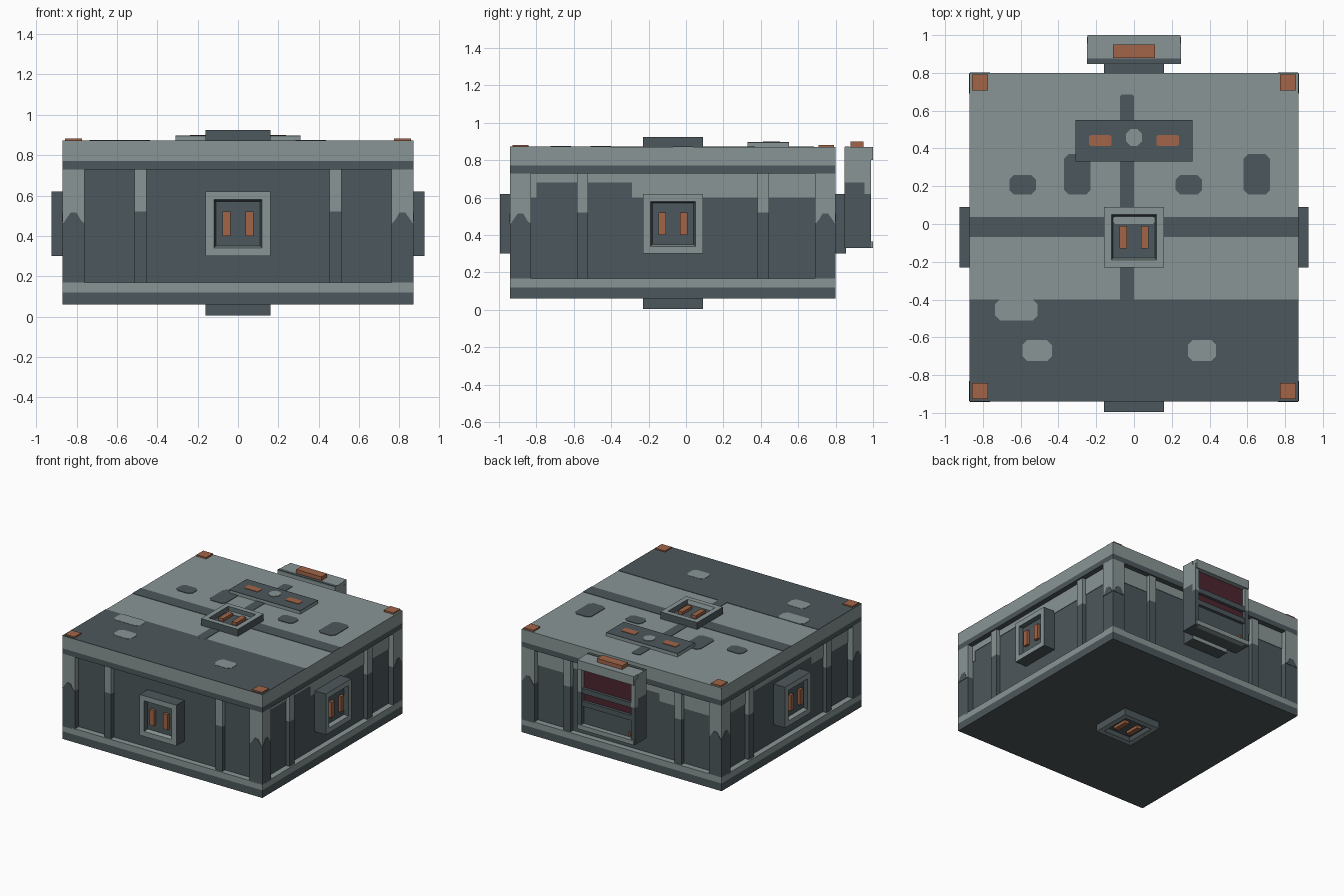
import bpy, bmesh, math
from mathutils import Matrix, Vector

if "Cube" in bpy.data.objects:
    bpy.data.objects.remove(bpy.data.objects["Cube"])


def material(name, rgb):
    m = bpy.data.materials.new(name)
    m.diffuse_color = (*rgb, 1)
    m.use_nodes = True
    m.node_tree.nodes["Principled BSDF"].inputs["Base Color"].default_value = m.diffuse_color
    return m


LIGHT = material("light_grey", (0.25, 0.30, 0.30))
DARK = material("dark_slate", (0.073, 0.096, 0.106))
ORANGE = material("copper_orange", (0.36, 0.13, 0.065))
MAROON = material("screen_maroon", (0.075, 0.018, 0.028))


def frame(origin, u, v, w):
    m = Matrix((u, v, w)).transposed().to_4x4()
    m.translation = origin
    return m


# Local frames: u across, v up the face, w outwards from the shell
CY, R, RECESS = -0.07, 0.87, -0.045
FRONT = frame((0, -R, 0), (1, 0, 0), (0, 0, 1), (0, -1, 0))
SIDES = {n: Matrix.Translation((0, CY, 0)) @ Matrix.Rotation(math.radians(90 * k), 4, 'Z') @ FRONT
         for k, n in enumerate(("front", "right", "back", "left"))}
TOP = frame((0, 0, 0.87), (1, 0, 0), (0, 1, 0), (0, 0, 1))
BOTTOM = frame((0, 0, 0.06), (1, 0, 0), (0, -1, 0), (0, 0, -1))
WORLD = Matrix.Identity(4)


def finish(name, bm, mats, M):
    bmesh.ops.recalc_face_normals(bm, faces=bm.faces)
    me = bpy.data.meshes.new(name)
    bm.to_mesh(me)
    bm.free()
    for m in mats:
        me.materials.append(m)
    ob = bpy.data.objects.new(name, me)
    ob.matrix_world = M
    bpy.context.collection.objects.link(ob)
    return ob


def prism(name, M, pts, w0, w1, mat):
    bm = bmesh.new()
    lo = [bm.verts.new((u, v, w0)) for u, v in pts]
    hi = [bm.verts.new((u, v, w1)) for u, v in pts]
    bm.faces.new(lo[::-1])
    bm.faces.new(hi)
    n = len(pts)
    for i in range(n):
        j = (i + 1) % n
        bm.faces.new((lo[i], lo[j], hi[j], hi[i]))
    return finish(name, bm, [mat], M)


def box(name, M, u0, u1, v0, v1, w0, w1, mat):
    return prism(name, M, [(u0, v0), (u1, v0), (u1, v1), (u0, v1)], w0, w1, mat)


def patch(name, M, u0, u1, v0, v1, mat, w=0.0, t=0.004, c=0.025):
    # thin painted plate with clipped corners
    pts = [(u0 + c, v0), (u1 - c, v0), (u1, v0 + c), (u1, v1 - c),
           (u1 - c, v1), (u0 + c, v1), (u0, v1 - c), (u0, v0 + c)]
    return prism(name, M, pts, w - 0.001, w + t, mat)


def connector(name, M, vc):
    # square socket: raised rim, sloped inner wall, floor with two contact bars
    bm = bmesh.new()
    rings = []
    for r, w in ((0.16, -0.05), (0.16, 0.055), (0.12, 0.055), (0.11, 0.025)):
        rings.append([bm.verts.new((a * r, vc + b * r, w))
                      for a, b in ((-1, -1), (1, -1), (1, 1), (-1, 1))])
    bm.faces.new(rings[0][::-1])
    for k in range(3):
        for i in range(4):
            j = (i + 1) % 4
            f = bm.faces.new((rings[k][i], rings[k][j], rings[k + 1][j], rings[k + 1][i]))
            f.material_index = 0 if k == 1 or (k == 2 and i == 0) else 1
    bm.faces.new(rings[3]).material_index = 1
    finish(name, bm, [LIGHT, DARK], M)
    for s in (-1, 1):
        box(name + "_contact", M, s * 0.058 - 0.02, s * 0.058 + 0.02,
            vc - 0.06, vc + 0.06, 0.02, 0.047, ORANGE)


# Shell: recessed core and stacked rims
def square_layer(name, r, z0, z1, mat):
    box(name, WORLD, -r, r, CY - r, CY + r, z0, z1, mat)


square_layer("core_walls", R + RECESS, 0.16, 0.74, DARK)
square_layer("base_rim_lower", R, 0.06, 0.12, DARK)
square_layer("base_rim_upper", R, 0.12, 0.168, LIGHT)
square_layer("roof_rim_lower", R, 0.73, 0.772, DARK)
square_layer("roof_slab", R, 0.772, 0.87, LIGHT)

# Corner posts, worn to the dark colour at the bottom
for sx in (-1, 1):
    for sy in (-1, 1):
        xs = sorted((sx * 0.76, sx * R))
        ys = sorted((CY + sy * 0.76, CY + sy * R))
        box("corner_post_lower", WORLD, *xs, *ys, 0.16, 0.465, DARK)
        box("corner_post_upper", WORLD, *xs, *ys, 0.465, 0.735, LIGHT)

for name, M in SIDES.items():
    for s in (-1, 1):
        # wall pillars and worn peak on each post
        box(name + "_pillar_lower", M, s * 0.483 - 0.03, s * 0.483 + 0.03, 0.16, 0.52, RECESS - 0.01, -0.012, DARK)
        box(name + "_pillar_upper", M, s * 0.483 - 0.03, s * 0.483 + 0.03, 0.52, 0.735, RECESS - 0.01, -0.012, LIGHT)
        prism(name + "_post_wear", M,
              [(s * u, v) for u, v in ((0.762, 0.46), (0.868, 0.46), (0.83, 0.515), (0.80, 0.515), (0.78, 0.48))],
              -0.001, 0.003, DARK)
    connector(name + "_connector", M, 0.46)

# Pale upper wall paint
for u0, u1, v in ((-0.76, -0.73, 0.60), (-0.73, -0.22, 0.68), (-0.22, 0.76, 0.60)):
    box("right_wall_paint", SIDES["right"], u0, u1, v, 0.735, RECESS - 0.001, RECESS + 0.004, LIGHT)
for side in ("back", "left"):
    for u0, u1, v in ((-0.76, -0.45, 0.60), (-0.45, 0.3, 0.66), (0.3, 0.76, 0.60)):
        box(side + "_wall_paint", SIDES[side], u0, u1, v, 0.735, RECESS - 0.001, RECESS + 0.004, LIGHT)
for s in (-1, 1):
    box("front_connector_wear", FRONT, *sorted((s * 0.12, s * 0.16)), 0.30, 0.38, 0.054, 0.057, DARK)

# Roof and floor sockets
connector("roof_connector", TOP, CY)
connector("floor_connector", BOTTOM, -CY)
patch("roof_connector_highlight", TOP, -0.11, 0.11, 0.0, 0.04, LIGHT, w=0.025, t=0.003, c=0.01)

# Roof paint
box("roof_dark_field", TOP, -R, R, CY - R, -0.40, -0.001, 0.003, DARK)
box("roof_cross_stripe", TOP, -R, R, -0.07, 0.037, -0.001, 0.003, DARK)
patch("roof_long_stripe", TOP, -0.075, 0.0, -0.42, 0.685, DARK, t=0.0035, c=0.01)
for u0, u1, v1 in ((-0.66, -0.52, 0.26), (-0.37, -0.23, 0.37), (0.22, 0.36, 0.26), (0.58, 0.72, 0.37)):
    patch("roof_dark_patch", TOP, u0, u1, 0.155, v1, DARK)
for u0, u1, v0, v1 in ((-0.59, -0.435, -0.725, -0.615), (0.285, 0.435, -0.725, -0.615), (-0.735, -0.51, -0.51, -0.40)):
    patch("roof_pale_patch", TOP, u0, u1, v0, v1, LIGHT, t=0.005)

# Raised roof plate with dark lid and markers
box("roof_plate", TOP, -0.31, 0.31, 0.33, 0.55, -0.005, 0.023, LIGHT)
box("roof_plate_lid", TOP, -0.31, 0.31, 0.33, 0.55, 0.023, 0.027, DARK)
patch("roof_plate_mark", TOP, -0.042, 0.042, 0.412, 0.502, LIGHT, w=0.027)
for s in (-1, 1):
    patch("roof_plate_lamp", TOP, s * 0.178 - 0.06, s * 0.178 + 0.06, 0.413, 0.47, ORANGE, w=0.027, c=0.008)

# Corner tabs
for s in (-1, 1):
    for y in (0.75, -0.885):
        box("corner_tab", TOP, s * 0.815 - 0.042, s * 0.815 + 0.042, y - 0.042, y + 0.042, -0.005, 0.012, ORANGE)

# Rear console: back body, frame, screen, slats and top lamp
B = SIDES["back"]
box("console_body_lower", B, -0.25, 0.25, 0.33, 0.68, 0.047, 0.155, DARK)
box("console_body_upper", B, -0.25, 0.25, 0.68, 0.87, 0.047, 0.155, LIGHT)
for s in (-1, 1):
    us = sorted((s * 0.215, s * 0.25))
    box("console_cheek_lower", B, *us, 0.33, 0.62, 0.15, 0.19, DARK)
    box("console_cheek_upper", B, *us, 0.62, 0.84, 0.15, 0.19, LIGHT)
box("console_header", B, -0.245, 0.245, 0.80, 0.87, 0.15, 0.20, LIGHT)
box("console_sill", B, -0.245, 0.245, 0.33, 0.365, 0.15, 0.20, LIGHT)
box("console_screen", B, -0.215, 0.215, 0.53, 0.80, 0.15, 0.162, MAROON)
box("console_lower_panel", B, -0.215, 0.215, 0.365, 0.53, 0.15, 0.162, DARK)
for v in (0.61, 0.51):
    box("console_slat", B, -0.215, 0.215, v, v + 0.04, 0.155, 0.185, DARK)
box("console_button", B, 0.18, 0.20, 0.385, 0.405, 0.16, 0.175, ORANGE)
box("console_top_trim", TOP, -0.25, 0.25, 0.85, 0.875, -0.002, 0.003, DARK)
box("console_lamp", TOP, -0.11, 0.11, 0.88, 0.95, -0.005, 0.03, ORANGE)
